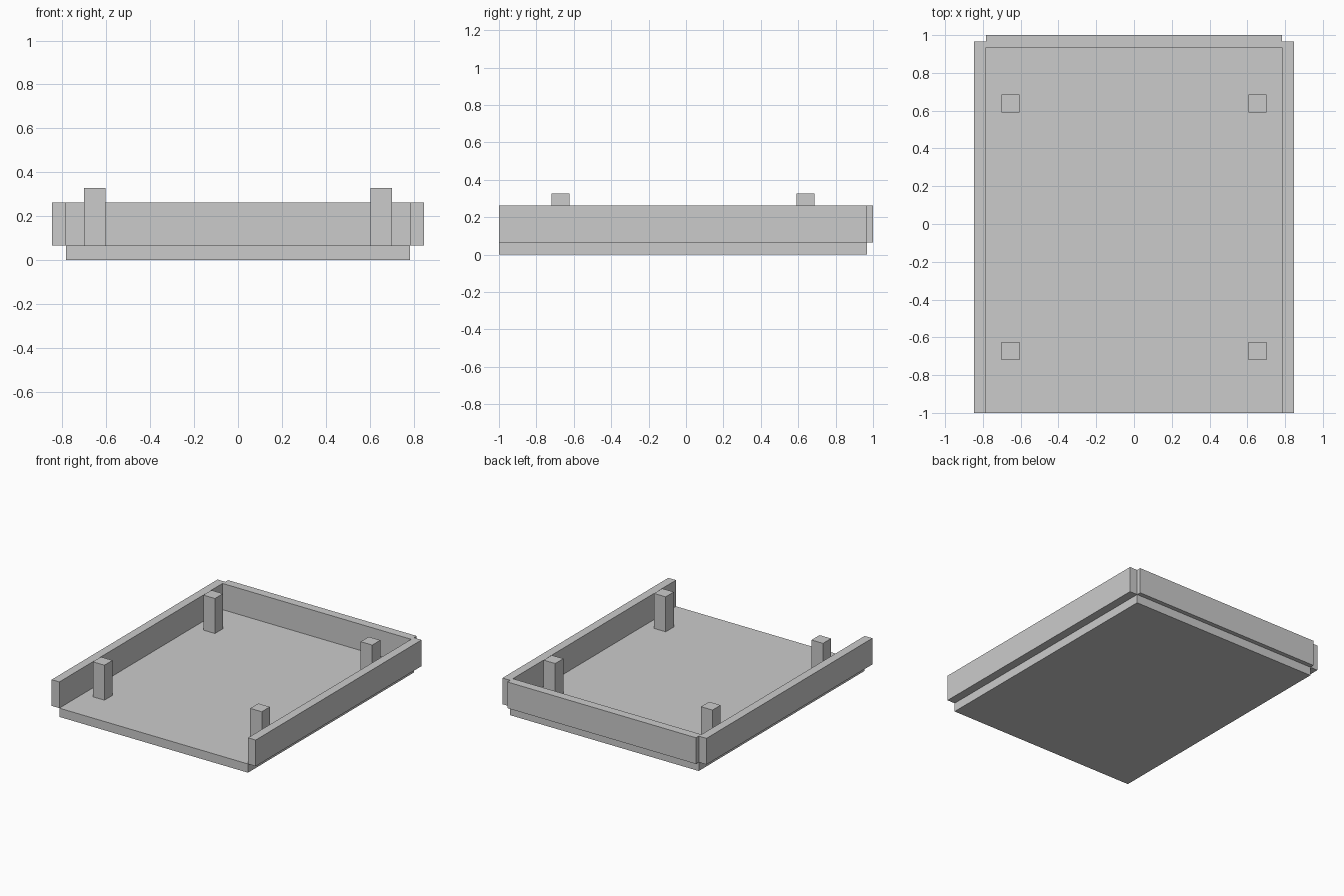
import bpy

if "Cube" in bpy.data.objects:
    bpy.data.objects.remove(bpy.data.objects["Cube"])


def box(name, x, y, z):
    """Box spanning the given (min, max) ranges."""
    bpy.ops.mesh.primitive_cube_add(size=1)
    ob = bpy.context.object
    ob.name = name
    ob.location = [(a + b) / 2 for a, b in (x, y, z)]
    ob.scale = [b - a for a, b in (x, y, z)]
    bpy.ops.object.transform_apply(location=True, rotation=False, scale=True)
    return ob


HALF_X, OUTER_X = 0.783, 0.847      # base half width, outside of side walls
FRONT, BASE_BACK = -1.0, 0.967
FLOOR, WALL_TOP, POST_TOP = 0.0655, 0.262, 0.328

# Floor slab
box("base", (-HALF_X, HALF_X), (FRONT, BASE_BACK), (0, FLOOR))

# Back wall, overhanging the slab's rear edge
box("back_wall", (-HALF_X, HALF_X), (0.935, 1.0), (FLOOR, WALL_TOP))

mid_y = (FRONT + BASE_BACK) / 2
for s, side in ((-1, "left"), (1, "right")):
    # Side walls, outside the slab's edges
    box(f"{side}_wall", sorted((s * HALF_X, s * OUTER_X)),
        (FRONT, BASE_BACK), (FLOOR, WALL_TOP))
    # Square corner posts
    for t, end in ((-1, "front"), (1, "back")):
        cx, cy, h = s * 0.653, mid_y + t * 0.655, 0.048
        box(f"{end}_{side}_post", (cx - h, cx + h), (cy - h, cy + h),
            (FLOOR, POST_TOP))
